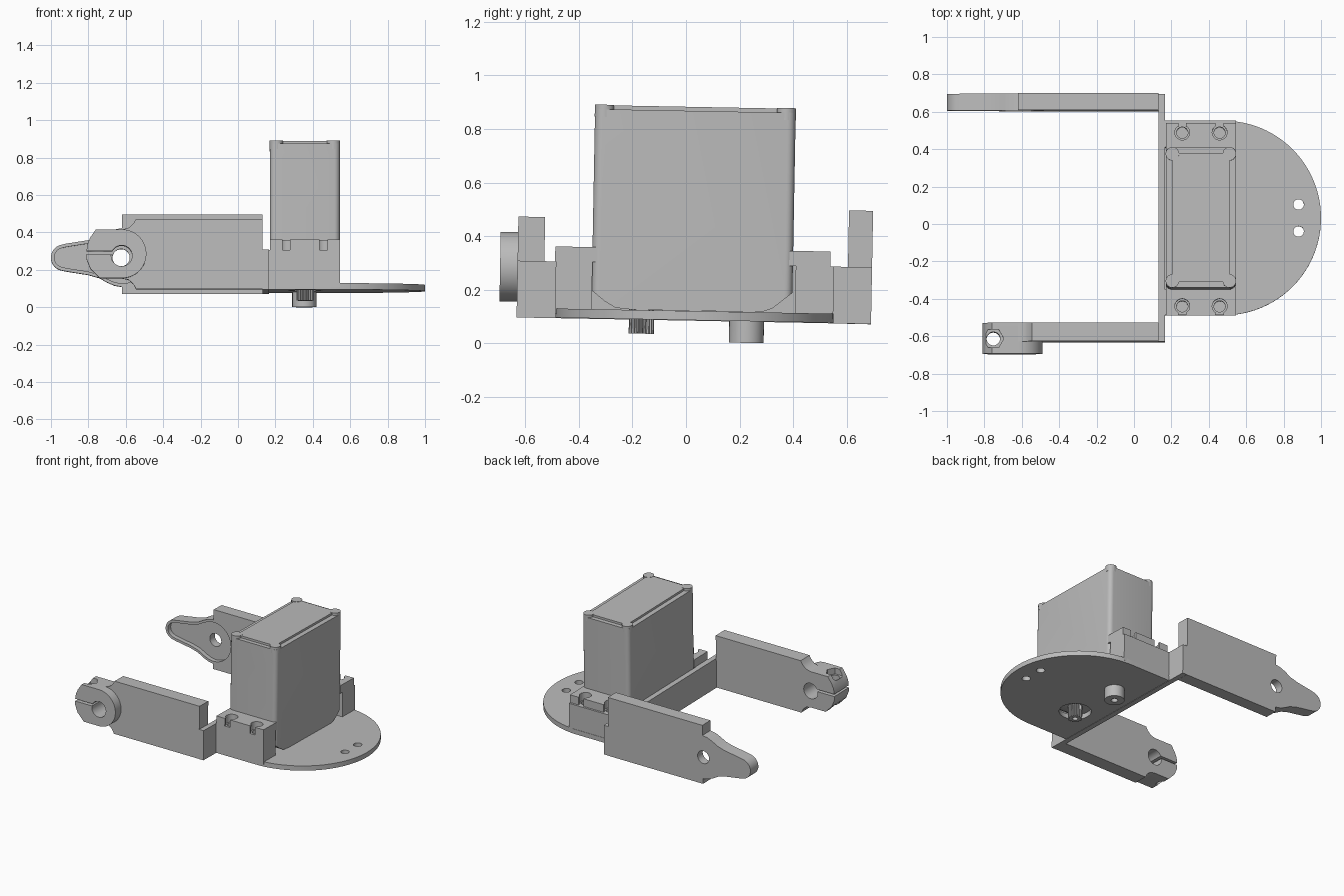
import bpy, bmesh
from math import cos, sin, pi, radians
from mathutils import Matrix

cube = bpy.data.objects.get("Cube")
if cube:
    bpy.data.objects.remove(cube)

grey = bpy.data.materials.new("plain_grey")
grey.use_nodes = True
grey.diffuse_color = (0.5, 0.5, 0.5, 1)
grey.node_tree.nodes["Principled BSDF"].inputs["Base Color"].default_value = (0.5, 0.5, 0.5, 1)
parts = []


def prism(name, pts, axis, lo, hi):
    """Extrude a 2D outline along an axis; outline axes keep x, y, z order."""
    place = {"x": lambda a, b, t: (t, a, b),
             "y": lambda a, b, t: (a, t, b),
             "z": lambda a, b, t: (a, b, t)}[axis]
    bm = bmesh.new()
    face = bm.faces.new([bm.verts.new(place(a, b, lo)) for a, b in pts])
    new = bmesh.ops.extrude_face_region(bm, geom=[face])["geom"]
    shift = place(0, 0, hi - lo)
    bmesh.ops.translate(bm, vec=shift, verts=[v for v in new if isinstance(v, bmesh.types.BMVert)])
    bmesh.ops.recalc_face_normals(bm, faces=bm.faces)
    mesh = bpy.data.meshes.new(name)
    bm.to_mesh(mesh)
    bm.free()
    mesh.materials.append(grey)
    obj = bpy.data.objects.new(name, mesh)
    bpy.context.collection.objects.link(obj)
    parts.append(obj)
    return obj


def arc(cx, cy, r, start=0, end=360, n=32):
    full = end - start == 360
    steps = n if full else n + 1
    return [(cx + r * cos(radians(start + (end - start) * i / n)),
             cy + r * sin(radians(start + (end - start) * i / n))) for i in range(steps)]


def rect(a0, a1, b0, b1):
    return [(a0, b0), (a1, b0), (a1, b1), (a0, b1)]


def rounded(a0, a1, b0, b1, r):
    corners = [(a1 - r, b1 - r), (a0 + r, b1 - r), (a0 + r, b0 + r), (a1 - r, b0 + r)]
    return [p for i, (a, b) in enumerate(corners) for p in arc(a, b, r, 90 * i, 90 * i + 90, 6)]


def combine(obj, pts, axis, lo, hi, operation="DIFFERENCE"):
    """Cut or add an extruded outline."""
    tool = prism("cutter", pts, axis, lo, hi)
    parts.remove(tool)
    tool.hide_render = True
    mod = obj.modifiers.new("shape", "BOOLEAN")
    mod.operation, mod.solver, mod.object = operation, "EXACT", tool
    bpy.context.view_layer.objects.active = obj
    bpy.ops.object.modifier_apply(modifier=mod.name)
    bpy.data.objects.remove(tool)


# Base plate with rounded end, two small holes and an opening for the shaft
mid = 0.03
plate = prism("base_plate", [(0.15, mid - 0.52)] + arc(0.48, mid, 0.52, -90, 90, 48)
              + [(0.15, mid + 0.52)], "z", 0.086, 0.12)
for y in (mid - 0.072, mid + 0.072):
    combine(plate, arc(0.88, y, 0.028), "z", 0, 0.3)
shaft = (0.36, -0.168)
combine(plate, arc(*shaft, 0.105), "z", 0, 0.3)

# Pivot boss and splined shaft underneath
boss = prism("pivot_boss", arc(0.355, 0.225, 0.065), "z", 0.005, 0.1)
combine(boss, arc(0.355, 0.225, 0.022), "z", 0, 0.06)
teeth = 20
spline = prism("splined_shaft",
               [(shaft[0] + r * cos(i * pi / teeth / 2), shaft[1] + r * sin(i * pi / teeth / 2))
                for i, r in enumerate([0.047, 0.047, 0.039, 0.039] * teeth)], "z", 0.032, 0.14)
combine(spline, arc(*shaft, 0.018), "z", 0, 0.08)

# Motor body: rounded box trimmed to a sloped belly
x0, x1, y0, y1 = 0.17, 0.545, -0.356, 0.394
body = prism("motor_body", rounded(x0, x1, y0, y1, 0.03), "z", 0.12, 0.868)
belly = [(y0, 0.19), (y0 + 0.05, 0.15), (y0 + 0.09, 0.127), (-0.2, 0.121), (0.28, 0.121),
         (0.32, 0.135), (y1, 0.195), (y1, 1), (y0, 1)]
combine(body, belly, "x", 0, 1, "INTERSECT")

# Raised lid and corner screw posts
prism("motor_lid", rect(x0 + 0.035, x1 - 0.035, y0 + 0.03, y1 - 0.03), "z", 0.86, 0.883)
for x in (x0 + 0.035, x1 - 0.035):
    for y in (y0 + 0.035, y1 - 0.035):
        prism("corner_post", arc(x, y, 0.036, n=24), "z", 0.84, 0.885)

# Mounting tabs with open screw slots, on support blocks
for side, inner, outer, block_end, hole in (("front", -0.34, -0.495, -0.492, -0.446),
                                            ("back", 0.38, 0.534, 0.548, 0.483)):
    tab = prism(side + "_mounting_tab", rect(x0, x1, *sorted((inner, outer))), "z", 0.296, 0.352)
    block = prism(side + "_support_block",
                  rect(0.16, x1, *sorted((inner - 0.015 if inner < 0 else inner + 0.025, block_end))),
                  "z", 0.1, 0.296)
    for x in (0.258, 0.458):
        combine(tab, arc(x, hole, 0.04), "z", 0.2, 0.4)
        combine(tab, rect(x - 0.021, x + 0.021, *sorted((hole, outer * 1.1))), "z", 0.2, 0.4)
        combine(block, arc(x, hole, 0.03), "z", 0.16, 0.4)

# Cross wall joining the two arms
prism("cross_wall", rect(0.13, 0.167, -0.635, 0.69), "z", 0.084, 0.296)

# Front arm, scooped where it meets the clamp
f0, f1 = -0.635, -0.535
prism("front_arm", [(0.132, 0.085), (0.132, 0.461), (-0.545, 0.461), (-0.56, 0.435),
                    (-0.585, 0.413), (-0.62, 0.403), (-0.62, 0.143), (-0.585, 0.135),
                    (-0.56, 0.113), (-0.545, 0.085)], "y", f0, f1)
arm = parts[-1]

# Split clamp with bore, slit and a bolt hole with a hexagonal pocket
left_end = [(-0.76, 0.403), (-0.79, 0.36), (-0.805, 0.325), (-0.81, 0.29), (-0.81, 0.245),
            (-0.79, 0.195), (-0.74, 0.143)]
clamp = prism("split_clamp", arc(-0.62, 0.273, 0.13, -90, 90) + left_end, "y", -0.70, f0)
combine(clamp, [(-0.62, 0.143), (-0.62, 0.403)] + left_end, "y", f0 - 0.02, f1, "UNION")
for obj in (clamp, arm):
    combine(obj, arc(-0.622, 0.262, 0.056), "y", -1, 0)
combine(clamp, rect(-0.9, -0.62, 0.272, 0.288), "y", -1, 0)
combine(clamp, arc(-0.752, -0.62, 0.036), "z", 0, 1)
combine(clamp, arc(-0.752, -0.62, 0.056, n=6), "z", 0.36, 1)

# Back arm tapering to a rounded tip
axis_z = 0.277
flare = [(-0.62, 0.157), (-0.66, 0.15), (-0.70, 0.133), (-0.74, 0.11), (-0.80, 0.093), (-0.92, 0.074)]


def lever(inset, tail):
    shape = [(x, w - inset) for x, w in flare]
    return (tail + [(x, axis_z + w) for x, w in shape]
            + arc(-0.93, axis_z, 0.07 - inset, 100, 260, 16)
            + [(x, axis_z - w) for x, w in reversed(shape)])


back = prism("back_arm", lever(0, [(-0.62, 0.083), (0.132, 0.083), (0.132, 0.507), (-0.62, 0.507)]),
             "y", 0.6, 0.69)
combine(back, lever(0.018, arc(-0.62, axis_z, 0.139, -88, 88, 20)), "y", 0.5, 0.632)
combine(back, arc(-0.625, axis_z, 0.046), "y", 0, 1)

# Slight lean of the whole assembly, then shading
lean = Matrix.Rotation(-0.0187, 4, "X")
bpy.ops.object.select_all(action="DESELECT")
for obj in parts:
    obj.data.transform(lean)
    obj.select_set(True)
bpy.context.view_layer.objects.active = parts[0]
bpy.ops.object.shade_smooth_by_angle(angle=radians(30))
